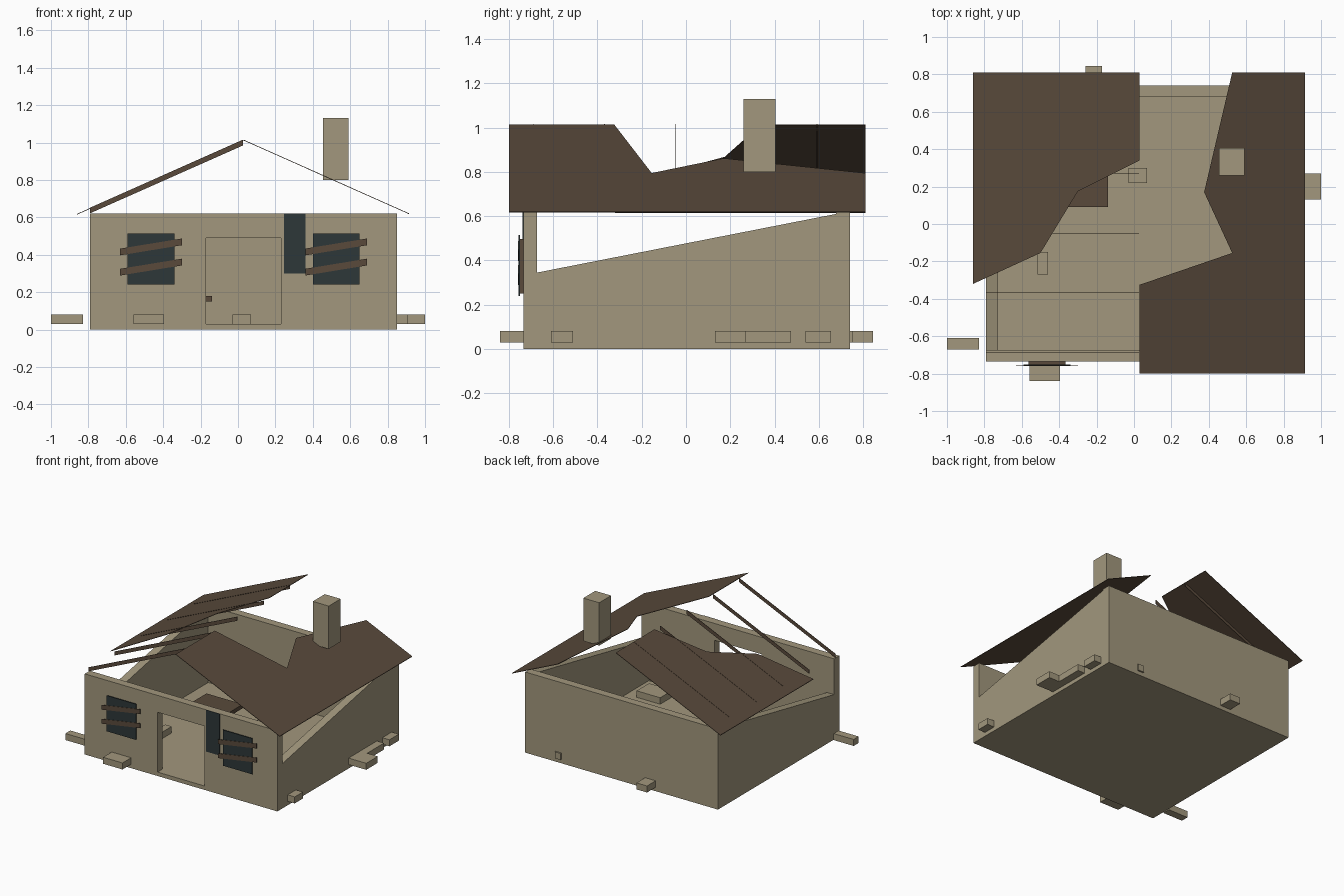
import bpy, bmesh
from mathutils import Vector

if "Cube" in bpy.data.objects:
    bpy.data.objects.remove(bpy.data.objects["Cube"])


def material(name, rgb):
    m = bpy.data.materials.new(name)
    m.diffuse_color = (*rgb, 1)
    m.use_nodes = True
    m.node_tree.nodes["Principled BSDF"].inputs["Base Color"].default_value = m.diffuse_color
    return m


STONE = material("weathered_stone", (0.36, 0.31, 0.205))
WOOD = material("old_wood", (0.100, 0.068, 0.044))
DARK = material("dark_glass", (0.026, 0.038, 0.040))


def prism(name, points, offset, mat):
    """Flat outline extruded along an offset vector."""
    bm = bmesh.new()
    face = bm.faces.new([bm.verts.new(p) for p in points])
    ext = bmesh.ops.extrude_face_region(bm, geom=[face])
    verts = [g for g in ext["geom"] if isinstance(g, bmesh.types.BMVert)]
    bmesh.ops.translate(bm, verts=verts, vec=Vector(offset))
    bmesh.ops.recalc_face_normals(bm, faces=bm.faces)
    mesh = bpy.data.meshes.new(name)
    bm.to_mesh(mesh)
    bm.free()
    mesh.materials.append(mat)
    ob = bpy.data.objects.new(name, mesh)
    bpy.context.collection.objects.link(ob)
    return ob


def box(name, x0, x1, y0, y1, z0, z1, mat):
    return prism(name, [(x0, y0, z0), (x1, y0, z0), (x1, y1, z0), (x0, y1, z0)],
                 (0, 0, z1 - z0), mat)


X0, X1, Y0, Y1, T = -0.79, 0.85, -0.735, 0.74, 0.062
FLOOR, TOP = 0.03, 0.62

# Floor slab and back wall
box("floor", X0, X1, Y0, Y1, 0, FLOOR, STONE)
box("back_wall", X0, X1, Y1 - T, Y1, FLOOR, TOP, STONE)

# Front wall with the open doorway
outline = [(X0, FLOOR), (-0.17, FLOOR), (-0.17, 0.49), (0.23, 0.49),
           (0.23, FLOOR), (X1, FLOOR), (X1, TOP), (X0, TOP)]
prism("front_wall", [(x, Y0, z) for x, z in outline], (0, T, 0), STONE)

# Broken side walls sloping down towards the front
side = [(Y0 + T, FLOOR), (Y1 - T, FLOOR), (Y1 - T, 0.61), (Y0 + T, 0.345)]
for name, x in (("left_wall", X0), ("right_wall", X1 - T)):
    prism(name, [(x, y, z) for y, z in side], (T, 0, 0), STONE)


# Two torn roof sheets
def roof_z(x):
    return 1.015 - 0.445 * abs(x - 0.03)


left = [(-0.86, 0.81), (0.03, 0.81), (0.03, 0.34), (-0.3, 0.175),
        (-0.5, -0.155), (-0.86, -0.32)]
right = [(0.03, -0.8), (0.915, -0.8), (0.915, 0.81), (0.525, 0.81),
         (0.375, 0.17), (0.525, -0.155), (0.03, -0.325)]
for name, pts in (("left_roof", left), ("right_roof", right)):
    prism(name, [(x, y, roof_z(x)) for x, y in pts], (0, 0, -0.004), WOOD)

# Thin rafters under the left slope
for i in range(5):
    y = -0.69 + 0.32 * i
    prism("rafter", [(X0, y, roof_z(X0) + 0.002), (0.028, y, 1.016),
                     (0.028, y, 0.985), (X0, y, roof_z(X0) - 0.028)],
          (0, 0.003, 0), WOOD)

# Chimney
box("chimney", 0.455, 0.59, 0.26, 0.405, 0.80, 1.13, STONE)

# Boarded windows
for cx in (-0.465, 0.525):
    box("window_frame", cx - 0.1, cx + 0.1, -0.75, Y0, 0.25, 0.497, WOOD)
    box("window", cx - 0.125, cx + 0.125, -0.756, -0.75, 0.24, 0.515, DARK)
    for z in (0.307, 0.415):
        prism("window_board",
              [(cx - 0.165, -0.76, z - 0.018), (cx + 0.165, -0.76, z + 0.036),
               (cx + 0.165, -0.76, z + 0.072), (cx - 0.165, -0.76, z + 0.018)],
              (0, 0.003, 0), WOOD)

# Dark gap beside the door
box("wall_gap", 0.245, 0.36, Y0 - 0.003, Y0, 0.30, TOP, DARK)

# Fallen table top inside
box("table_top", -0.45, -0.14, 0.09, 0.26, 0.15, 0.18, WOOD)

# Scattered rubble blocks: x0, x1, y0, y1
rubble = [(-1.0, -0.83, -0.67, -0.61), (-0.56, -0.395, -0.84, -0.70),
          (-0.26, -0.17, 0.70, 0.845), (0.85, 1.0, 0.13, 0.27),
          (0.80, 0.91, 0.27, 0.475), (0.80, 0.91, 0.54, 0.655),
          (0.80, 0.91, -0.61, -0.51), (0.54, 0.59, 0.70, 0.752),
          (-0.03, 0.07, 0.22, 0.30), (-0.515, -0.46, -0.27, -0.15),
          (0.50, 0.70, -0.55, -0.40)]
for x0, x1, y0, y1 in rubble:
    box("rubble", x0, x1, y0, y1, FLOOR, 0.08, STONE)
